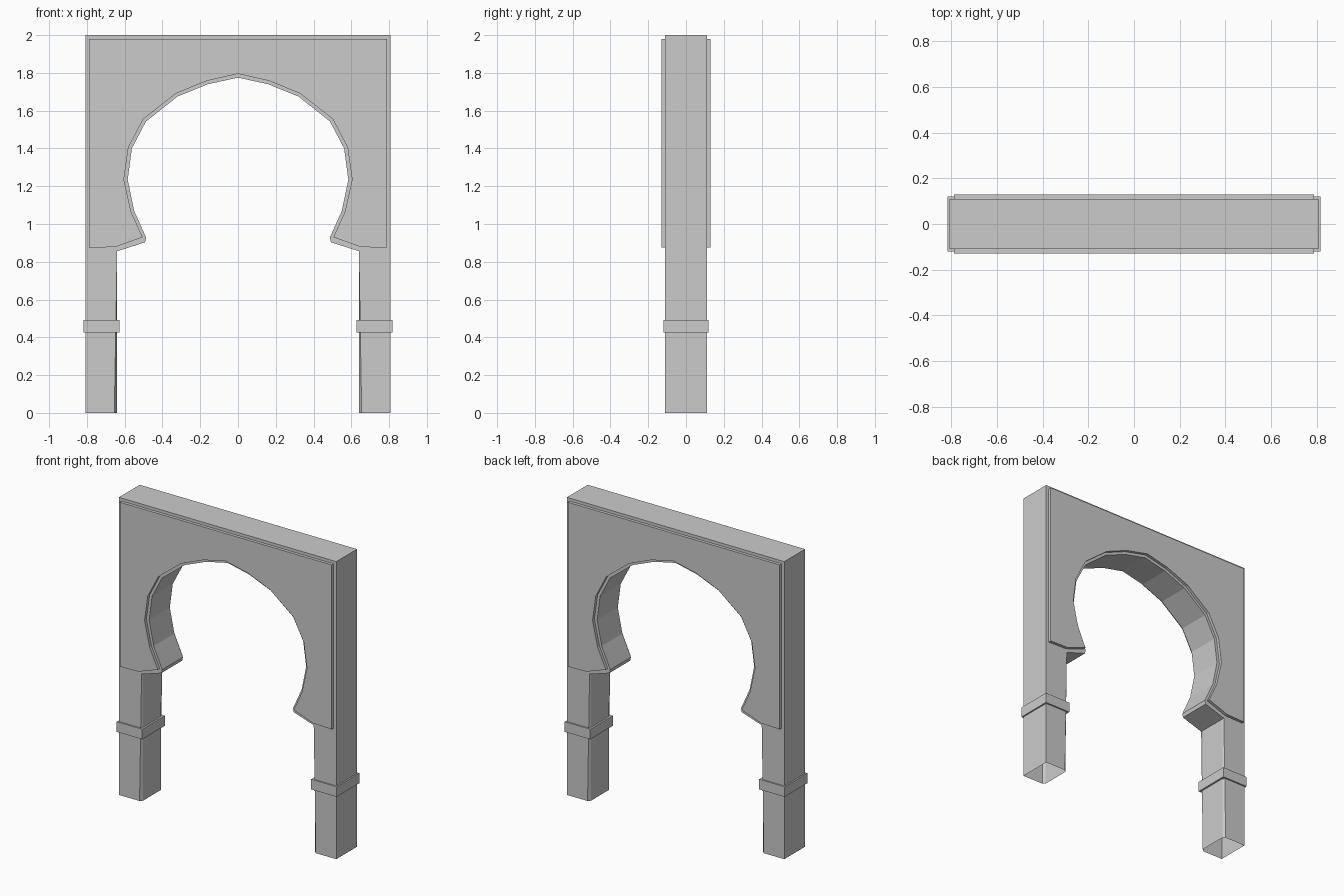
import bpy, bmesh

if "Cube" in bpy.data.objects:
    bpy.data.objects.remove(bpy.data.objects["Cube"])

# Right-half opening profiles (x, z), listed from the apex downwards
BODY_ARCH = [(0, 1.775), (0.16, 1.74), (0.32, 1.675), (0.487, 1.543), (0.562, 1.40),
             (0.584, 1.235), (0.55, 1.07), (0.486, 0.928), (0.492, 0.903), (0.64, 0.856)]
PANEL_ARCH = [(0, 1.795), (0.165, 1.758), (0.33, 1.69), (0.502, 1.555), (0.58, 1.405),
              (0.604, 1.235), (0.566, 1.065), (0.505, 0.93), (0.65, 0.878)]


def outline(half, outer_x, bottom, top):
    """Close a half opening into a full mirrored wall outline."""
    right = half + [(outer_x, bottom), (outer_x, top)]
    left = [(-x, z) for x, z in reversed(right) if x > 0]
    return right + left


def prism(points, y0, y1):
    """Extrude an x-z outline along y."""
    bm = bmesh.new()
    face = bm.faces.new([bm.verts.new((x, y0, z)) for x, z in points])
    ext = bmesh.ops.extrude_face_region(bm, geom=[face], use_keep_orig=True)
    for v in ext["geom"]:
        if isinstance(v, bmesh.types.BMVert):
            v.co.y = y1
    bmesh.ops.recalc_face_normals(bm, faces=bm.faces)
    return bm


def finish(bm, name):
    bmesh.ops.recalc_face_normals(bm, faces=bm.faces)
    mesh = bpy.data.meshes.new(name)
    bm.to_mesh(mesh)
    bm.free()
    obj = bpy.data.objects.new(name, mesh)
    bpy.context.collection.objects.link(obj)
    return obj


# Arch wall with its two legs
bm = prism(outline(BODY_ARCH + [(0.64, 0)], 0.808, 0, 2), -0.11, 0.11)

# Chamfered inner corners of the legs
corners = [e for e in bm.edges
           if all(abs(abs(v.co.x) - 0.64) < 1e-4 for v in e.verts)
           and abs(e.verts[0].co.z - e.verts[1].co.z) > 0.5]
bmesh.ops.bevel(bm, geom=corners, offset=0.015, segments=1, affect='EDGES')

# Open undersides of the legs
feet = [f for f in bm.faces if all(v.co.z < 1e-4 for v in f.verts)]
bmesh.ops.delete(bm, geom=feet, context='FACES')
finish(bm, "arch_wall")

# Raised spandrel panels, front and back
for name, s in (("front_panel", -1), ("back_panel", 1)):
    bm = prism(outline(PANEL_ARCH, 0.788, 0.875, 1.98), s * 0.109, s * 0.13)
    finish(bm, name)

# Collar bands round the legs
for name, s in (("left_band", -1), ("right_band", 1)):
    x0, x1 = 0.628, 0.818
    bm = prism([(s * x0, 0.425), (s * x1, 0.425), (s * x1, 0.493), (s * x0, 0.493)],
               -0.12, 0.12)
    finish(bm, name)
